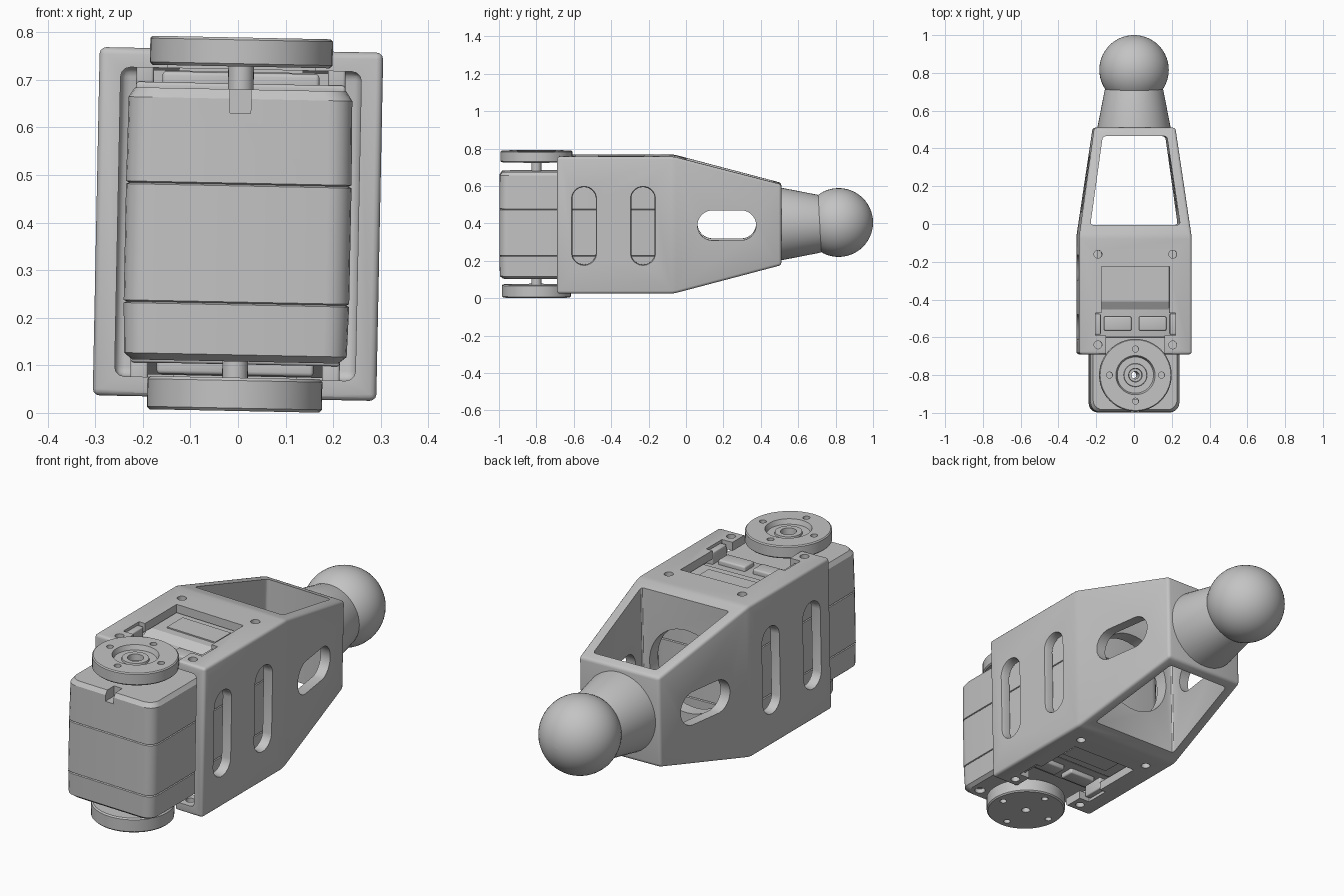
import bpy, bmesh
from math import sin, cos, pi, radians
from mathutils import Matrix, Vector

if "Cube" in bpy.data.objects:
    bpy.data.objects.remove(bpy.data.objects["Cube"])

MID = 0.397      # height of the centre axis
AXLE = -0.8      # y position of the servo axle
parts = []

grey = bpy.data.materials.new("light_grey")
grey.use_nodes = True
grey.diffuse_color = (0.55, 0.55, 0.55, 1)
grey.node_tree.nodes["Principled BSDF"].inputs["Base Color"].default_value = (0.55, 0.55, 0.55, 1)


def loft(name, rings, bevel=0, keep=True):
    """Skin a list of equal-length rings and cap both ends."""
    bm = bmesh.new()
    loops = [[bm.verts.new(p) for p in ring] for ring in rings]
    n = len(loops[0])
    for a, b in zip(loops, loops[1:]):
        for i in range(n):
            j = (i + 1) % n
            bm.faces.new((a[i], a[j], b[j], b[i]))
    bm.faces.new(loops[0])
    bm.faces.new(loops[-1])
    bmesh.ops.recalc_face_normals(bm, faces=bm.faces)
    if bevel:
        bmesh.ops.bevel(bm, geom=bm.edges[:], offset=bevel, segments=3,
                        profile=0.5, affect='EDGES')
    mesh = bpy.data.meshes.new(name)
    bm.to_mesh(mesh)
    bm.free()
    mesh.materials.append(grey)
    ob = bpy.data.objects.new(name, mesh)
    bpy.context.collection.objects.link(ob)
    if keep:
        parts.append(ob)
    return ob


def box(name, x, y, z, bevel=0, keep=True):
    rings = [[(x[0], y[0], h), (x[1], y[0], h), (x[1], y[1], h), (x[0], y[1], h)] for h in z]
    return loft(name, rings, bevel, keep)


def turned(name, profile, cx=0, cy=AXLE, keep=True, n=48):
    """Solid of revolution about a vertical axis; profile is (radius, z)."""
    rings = [[(cx + r * cos(2 * pi * i / n), cy + r * sin(2 * pi * i / n), z)
              for i in range(n)] for r, z in profile]
    return loft(name, rings, 0, keep)


def hole(cx, cy, r, z0, z1):
    return turned("cutter", [(r, z0), (r, z1)], cx, cy, False, 20)


def cut(ob, cutters):
    for c in cutters:
        mod = ob.modifiers.new("cut", 'BOOLEAN')
        mod.operation, mod.solver, mod.object = 'DIFFERENCE', 'EXACT', c
        bpy.context.view_layer.objects.active = ob
        bpy.ops.object.modifier_apply(modifier=mod.name)
        bpy.data.objects.remove(c)


def section(y, hx, hz):
    return [(sx * hx, y, MID + sz * hz) for sx, sz in ((-1, -1), (1, -1), (1, 1), (-1, 1))]


def slot(y, z, half_y, half_z):
    """Stadium-shaped cutter running through both side walls, flared outside."""
    def ring(x, grow):
        r = min(half_y, half_z)
        dy, dz = half_y - r, half_z - r
        pts = []
        for i in range(32):
            a = 2 * pi * (i + 0.5) / 32
            pts.append((x, y + (dy if cos(a) > 0 else -dy) + (r + grow) * cos(a),
                        z + (dz if sin(a) > 0 else -dz) + (r + grow) * sin(a)))
        return pts
    return loft("cutter", [ring(-0.32, 0.012), ring(-0.285, 0), ring(0.285, 0), ring(0.32, 0.012)],
                keep=False)


# Bracket: tapered shell, open at the front, with a partition and end wall
bracket = loft("bracket", [section(-0.69, 0.298, 0.366), section(-0.065, 0.298, 0.366),
                           section(0.51, 0.215, 0.216)], 0.014)
cutters = [loft("cutter", [section(-0.8, 0.253, 0.325), section(-0.07, 0.253, 0.325)],
                0.02, False)]
# Rear window running through the top and bottom slopes
window = [(-0.238, -0.005), (0.238, -0.005), (0.17, 0.465), (-0.17, 0.465)]
cutters.append(loft("cutter", [[(x, y, z) for x, y in window] for z in (-0.1, 0.9)],
                    0.015, False))
# Round hole in the partition
ring = [(0.2 * cos(i * pi / 24), 0.2 * sin(i * pi / 24)) for i in range(48)]
cutters.append(loft("cutter", [[(a, y, MID + b) for a, b in ring] for y in (-0.1, 0.03)],
                    keep=False))
# Side slots
cutters += [slot(y, 0.393, 0.063, 0.207) for y in (-0.545, -0.23)]
cutters.append(slot(0.218, 0.395, 0.157, 0.08))
# Servo cut-outs and screw holes in the top and bottom plates
for z in ((0.69, 0.85), (-0.06, 0.1)):
    cutters.append(box("cutter", (-0.18, 0.18), (-0.48, -0.225), z, 0, False))
    cutters.append(box("cutter", (-0.212, 0.212), (-0.59, -0.47), z, 0, False))
    cutters.append(box("cutter", (-0.155, 0.155), (-0.75, -0.58), z, 0, False))
    cutters += [hole(x, y, 0.021, *z) for x in (-0.198, 0.198) for y in (-0.16, -0.64)]
cut(bracket, cutters)


# Servo body: stacked rounded rectangles with two seam grooves
def body_ring(z, inset):
    hx, y0, y1, r = 0.237 - inset, -0.998 + inset, -0.09 - inset, 0.05
    pts = []
    for k, (x, y) in enumerate(((hx - r, y1 - r), (r - hx, y1 - r),
                                (r - hx, y0 + r), (hx - r, y0 + r))):
        for i in range(6):
            a = (k + i / 5) * pi / 2
            pts.append((x + r * cos(a), y + r * sin(a), z))
    return pts


levels = [(0.108, 0.02), (0.122, 0.003), (0.227, 0), (0.23, 0.006), (0.233, 0),
          (0.477, 0), (0.48, 0.006), (0.483, 0), (0.66, 0.002), (0.68, 0.015)]
body = loft("servo_body", [body_ring(z, i) for z, i in levels])
cut(body, [box("cutter", (-0.022, 0.022), (-1.1, -0.93), (0.63, 0.75), 0, False),
           hole(0, AXLE, 0.02, 0, 0.8)]
    + [hole(x, -0.93, 0.025, 0.05, 0.13) for x in (-0.17, 0.17)])

# Raised servo covers with a sloped front edge, and a thin panel on each
for side, name in ((1, "top"), (-1, "bottom")):
    def up(h):
        return MID + side * h
    outline = [(-0.47, 0.27), (-0.47, 0.285), (-0.41, 0.32), (-0.1, 0.32), (-0.1, 0.27)]
    loft(name + "_cover", [[(x, y, up(h)) for y, h in outline] for x in (-0.2, 0.2)])
    box(name + "_panel", (-0.13, 0.13), (-0.37, -0.25), sorted((up(0.319), up(0.326))))
    # Raised deck, connector sockets and mounting tabs
    box(name + "_deck", (-0.22, 0.22), (-0.6, -0.1), sorted((up(0.27), up(0.295))), 0.006)
    for sx, s in ((-1, "right"), (1, "left")):
        box(f"{name}_{s}_socket", sorted((sx * 0.02, sx * 0.165)), (-0.565, -0.49),
            sorted((up(0.28), up(0.318))), 0.008)
        box(f"{name}_{s}_tab", sorted((sx * 0.183, sx * 0.22)), (-0.585, -0.475),
            sorted((up(0.28), up(0.352))), 0.006)


# Servo horns on their hollow shafts
def bolt_holes(z0, z1):
    return [hole(0.138 * cos(k * pi / 2), AXLE + 0.138 * sin(k * pi / 2), 0.016, z0, z1)
            for k in range(4)]


top_horn = turned("top_horn", [(0.186, 0.728), (0.192, 0.734), (0.192, 0.784), (0.187, 0.789),
                               (0.104, 0.789), (0.096, 0.766), (0.062, 0.766), (0.06, 0.775),
                               (0.036, 0.775), (0.034, 0.745)])
cut(top_horn, bolt_holes(0.7, 0.85) + [hole(0, AXLE, 0.02, 0.6, 0.85)])
bottom_horn = turned("bottom_horn", [(0.178, 0.004), (0.184, 0.01), (0.184, 0.068), (0.178, 0.074)])
cut(bottom_horn, bolt_holes(-0.05, 0.03) + [hole(0, AXLE, 0.02, -0.1, 0.2)])
for name, z0, z1 in (("top_shaft", 0.67, 0.735), ("bottom_shaft", 0.07, 0.115)):
    shaft = turned(name, [(0.027, z0), (0.027, z1)], n=24)
    cut(shaft, [hole(0, AXLE, 0.02, z0 - 0.1, z1 + 0.1)])

# Tapered stem and ball
stem = turned("stem", [(0.193, 0.49), (0.193, 0.515), (0.155, 0.71), (0.14, 0.76)], 0, 0)
lay = Matrix.Translation((0, 0, MID)) @ Matrix.Rotation(-pi / 2, 4, 'X')
stem.data.transform(lay)
ball = turned("ball", [(max(0.184 * sin(pi * i / 28), 0.001), -0.184 * cos(pi * i / 28))
                       for i in range(29)], 0, 0)
ball.data.transform(Matrix.Translation((0, 0.816, MID + 0.008)) @ Matrix.Rotation(-pi / 2, 4, 'X'))

# Slight roll of the whole assembly about its long axis, then smooth shading
pivot = Vector((0, 0, MID))
roll = Matrix.Translation(pivot) @ Matrix.Rotation(radians(1.15), 4, 'Y') @ Matrix.Translation(-pivot)
bpy.ops.object.select_all(action='DESELECT')
for ob in parts:
    ob.data.transform(roll)
    ob.select_set(True)
bpy.context.view_layer.objects.active = bracket
bpy.ops.object.shade_smooth_by_angle(angle=radians(30))
